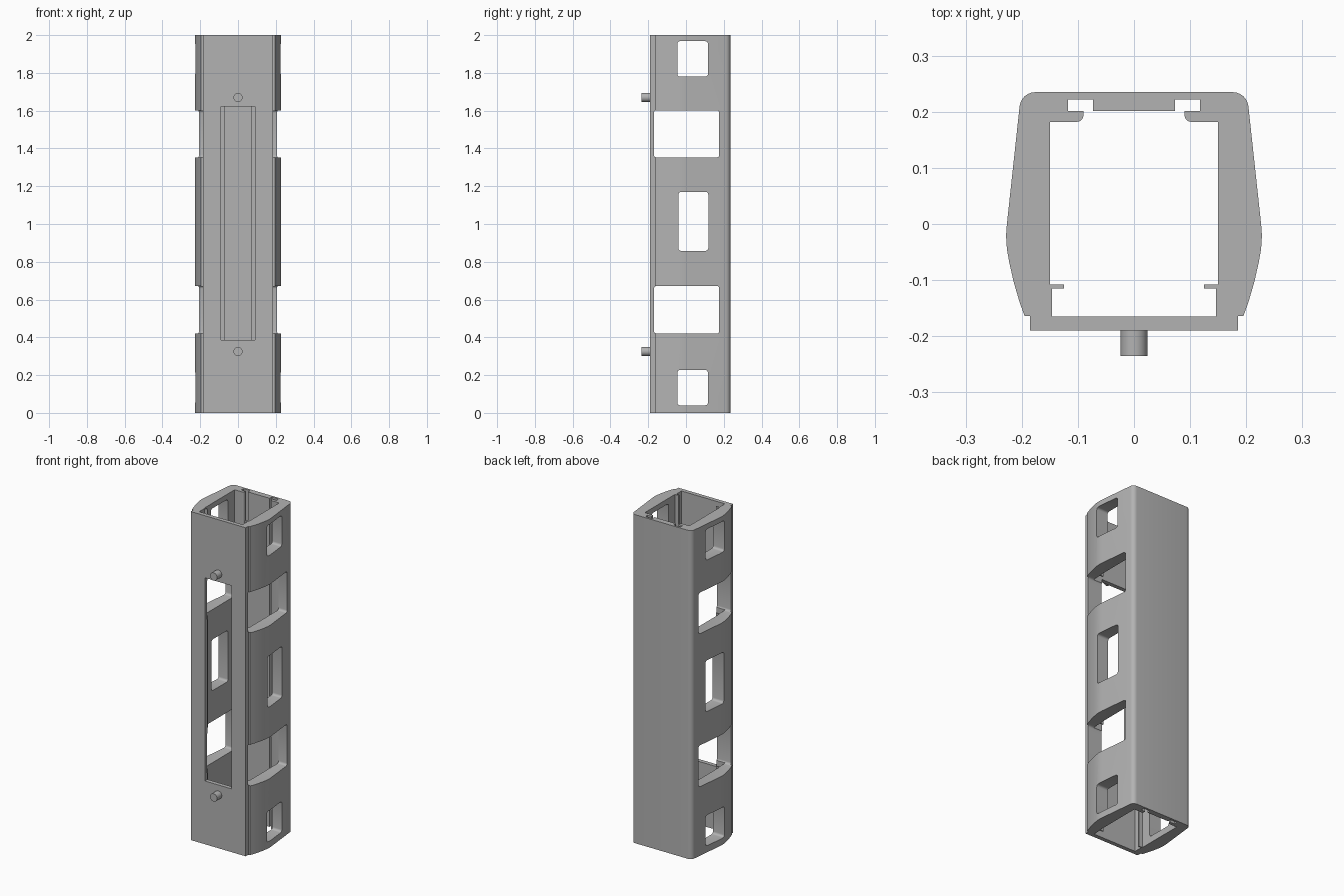
import bpy, bmesh
from math import sin, cos, pi, radians
from mathutils import Matrix, Vector

cube = bpy.data.objects.get("Cube")
if cube:
    bpy.data.objects.remove(cube, do_unlink=True)

grey = bpy.data.materials.new("plain grey")
grey.use_nodes = True
COLOUR = (0.45, 0.45, 0.45, 1)
grey.diffuse_color = COLOUR
grey.node_tree.nodes["Principled BSDF"].inputs["Base Color"].default_value = COLOUR


def arc(cx, cy, r, start, end, n=6):
    angles = [radians(start + (end - start) * i / n) for i in range(n + 1)]
    return [(cx + r * cos(a), cy + r * sin(a)) for a in angles]


def mirrored(half):
    """Close a half outline by mirroring it across x = 0."""
    return half + [(-x, y) for x, y in reversed(half)]


def prism(name, loops, direction, place=Matrix()):
    """Fill outlines (later ones are holes) and extrude along direction."""
    bm = bmesh.new()
    for loop in loops:
        vs = [bm.verts.new((x, y, 0)) for x, y in loop]
        for i, v in enumerate(vs):
            bm.edges.new((vs[i - 1], v))
    bmesh.ops.triangle_fill(bm, edges=bm.edges[:], use_beauty=True, normal=(0, 0, 1))
    bmesh.ops.dissolve_limit(bm, angle_limit=0.001, verts=[], edges=bm.edges[:])
    ext = bmesh.ops.extrude_face_region(bm, geom=bm.faces[:], use_keep_orig=True)
    moved = [g for g in ext["geom"] if isinstance(g, bmesh.types.BMVert)]
    bmesh.ops.translate(bm, verts=moved, vec=Vector((0, 0, direction)))
    bmesh.ops.transform(bm, matrix=place, verts=bm.verts[:])
    bmesh.ops.recalc_face_normals(bm, faces=bm.faces[:])
    mesh = bpy.data.meshes.new(name)
    bm.to_mesh(mesh)
    bm.free()
    mesh.materials.append(grey)
    obj = bpy.data.objects.new(name, mesh)
    bpy.context.collection.objects.link(obj)
    return obj


def rounded(u0, u1, v0, v1, r):
    return (arc(u1 - r, v1 - r, r, 0, 90, 4) + arc(u0 + r, v1 - r, r, 90, 180, 4)
            + arc(u0 + r, v0 + r, r, 180, 270, 4) + arc(u1 - r, v0 + r, r, 270, 360, 4))


# Tube cross-section: bulging sides, hooked rails inside
outer = (arc(0.176, 0.207, 0.028, 90, 6)
         + [(0.2265, 0.0), (0.228, -0.02), (0.2265, -0.045), (0.222, -0.07),
            (0.214, -0.105), (0.204, -0.139), (0.195, -0.164),
            (0.185, -0.164), (0.185, -0.19)])
inner = ([(0.073, 0.201), (0.073, 0.222), (0.118, 0.222), (0.118, 0.201), (0.09, 0.201)]
         + arc(0.102, 0.194, 0.012, 180, 270, 4)
         + [(0.15, 0.182), (0.15, -0.108), (0.125, -0.108), (0.125, -0.115),
            (0.146, -0.115), (0.146, -0.165)])
body = prism("housing_body", [mirrored(outer), mirrored(inner)], 2)

# Side windows: local x -> y, local y -> z, local z -> x
sideways = Matrix(((0, 0, 1, -0.5), (1, 0, 0, 0), (0, 1, 0, 0), (0, 0, 0, 1)))
windows = [(-0.046, 0.116, 0.04, 0.227), (-0.17, 0.176, 0.42, 0.672),
           (-0.04, 0.118, 0.858, 1.17), (-0.17, 0.176, 1.352, 1.602),
           (-0.046, 0.116, 1.78, 1.968)]
cutters = [prism("window_cutter", [rounded(*w, 0.014)], 1, sideways) for w in windows]

# Long slot in the front plate: local x -> x, local y -> z, local z -> -y
forward = Matrix(((1, 0, 0, 0), (0, 0, -1, -0.1), (0, 1, 0, 0), (0, 0, 0, 1)))
slot = [(-0.09, 0.385), (0.09, 0.385), (0.09, 1.622), (-0.09, 1.622)]
cutters.append(prism("slot_cutter", [slot], 0.2, forward))

bpy.context.view_layer.objects.active = body
for cutter in cutters:
    cutter.hide_render = True
    mod = body.modifiers.new("cut", 'BOOLEAN')
    mod.operation = 'DIFFERENCE'
    mod.solver = 'EXACT'
    mod.object = cutter
    bpy.ops.object.modifier_apply(modifier=mod.name)
    bpy.data.objects.remove(cutter, do_unlink=True)

# Round pegs on the front plate
pegs = []
for name, z in (("lower_peg", 0.325), ("upper_peg", 1.67)):
    place = Matrix.Translation((0, -0.085, z)) @ Matrix.Rotation(pi / 2, 4, 'X')
    circle = arc(0, 0, 0.024, 0, 360, 32)[:-1]
    pegs.append(prism(name, [circle], 0.05, Matrix.Translation((0, -0.1, 0)) @ place))

bpy.ops.object.select_all(action='DESELECT')
for obj in [body] + pegs:
    obj.select_set(True)
bpy.ops.object.shade_smooth_by_angle(angle=radians(25))
